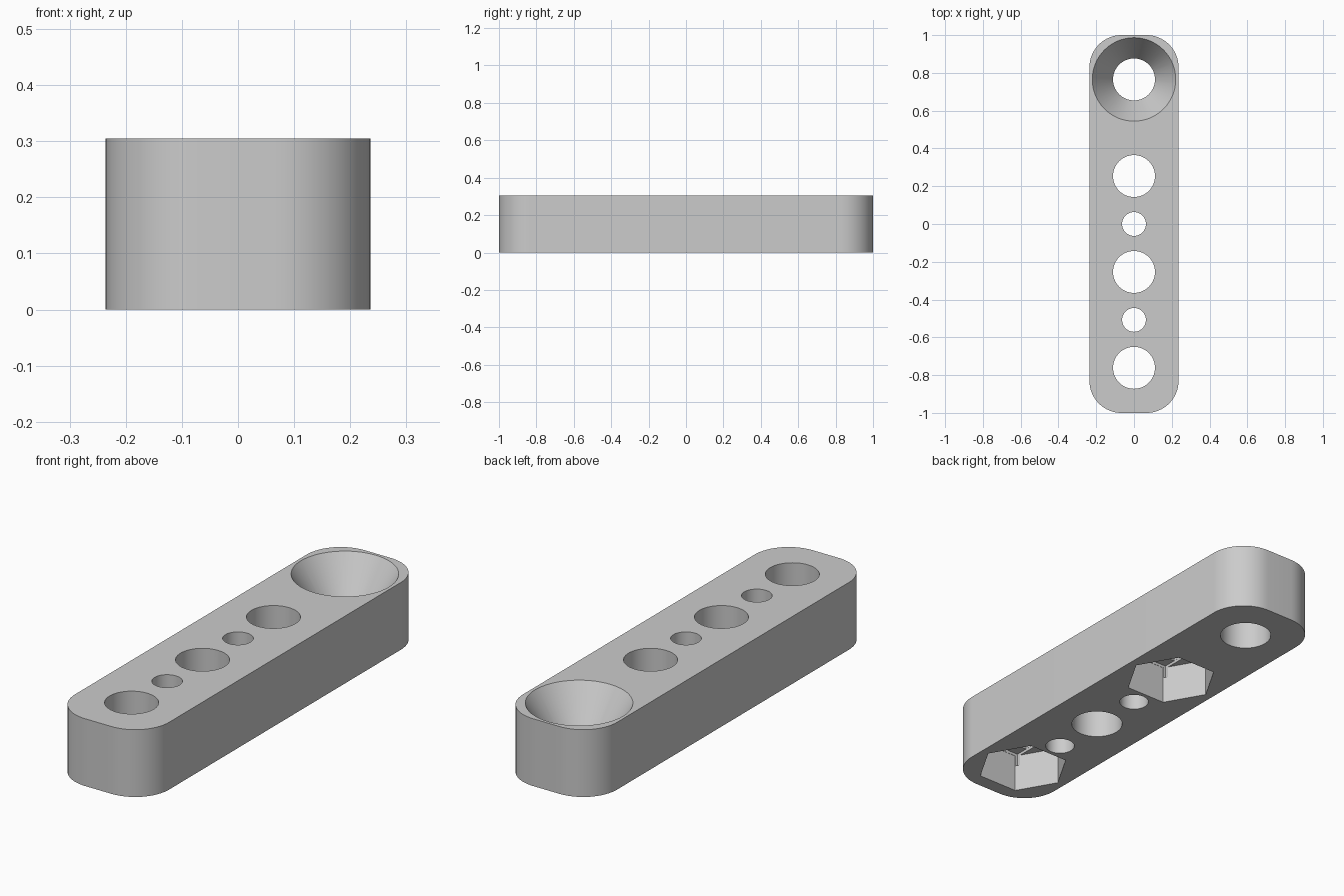
import bpy, bmesh
from math import cos, sin, pi, radians

cube = bpy.data.objects.get("Cube")
if cube:
    bpy.data.objects.remove(cube, do_unlink=True)

HALF_W, HALF_L, HEIGHT, CORNER = 0.236, 1.0, 0.305, 0.17
BIG, SMALL = 0.111, 0.063
PITCH = 0.2538
OVER = 0.05   # how far cutters stick out of the bar

grey = bpy.data.materials.new("plain_grey")
grey.use_nodes = True
colour = (0.6, 0.6, 0.6, 1)
grey.diffuse_color = colour
grey.node_tree.nodes["Principled BSDF"].inputs["Base Color"].default_value = colour


def loft(name, rings):
    """Closed solid through stacked rings of points, bottom to top."""
    bm = bmesh.new()
    loops = [[bm.verts.new(p) for p in ring] for ring in rings]
    for low, high in zip(loops, loops[1:]):
        n = len(low)
        for i in range(n):
            j = (i + 1) % n
            bm.faces.new((low[i], low[j], high[j], high[i]))
    bm.faces.new(loops[0][::-1])
    bm.faces.new(loops[-1])
    mesh = bpy.data.meshes.new(name)
    bm.to_mesh(mesh)
    bm.free()
    mesh.materials.append(grey)
    obj = bpy.data.objects.new(name, mesh)
    bpy.context.collection.objects.link(obj)
    return obj


def circle(r, y, z, sides=64):
    return [(r * cos(2 * pi * i / sides), y + r * sin(2 * pi * i / sides), z)
            for i in range(sides)]


def rectangle(hx, hy, y, z):
    return [(sx * hx, y + sy * hy, z) for sx, sy in ((-1, -1), (1, -1), (1, 1), (-1, 1))]


def rounded(z, steps=16):
    pts = []
    for k, (sx, sy) in enumerate(((1, 1), (-1, 1), (-1, -1), (1, -1))):
        for i in range(steps + 1):
            a = (k + i / steps) * pi / 2
            pts.append((sx * (HALF_W - CORNER) + CORNER * cos(a),
                        sy * (HALF_L - CORNER) + CORNER * sin(a), z))
    return pts


# Round-ended bar
bar = loft("bar", [rounded(0), rounded(HEIGHT)])
bpy.context.view_layer.objects.active = bar
bar.select_set(True)


def cut(name, rings):
    cutter = loft(name, rings)
    cutter.hide_render = True
    mod = bar.modifiers.new(name, "BOOLEAN")
    mod.operation, mod.solver, mod.object = "DIFFERENCE", "EXACT", cutter
    bpy.ops.object.modifier_apply(modifier=mod.name)
    bpy.data.objects.remove(cutter, do_unlink=True)


# Hex nut pockets, with a slot step and a square step above each
POCKET, STEP = 0.175, 0.013
for y in (PITCH, -3 * PITCH):
    cut("nut_pocket", [circle(0.2, y, -OVER, 6), circle(0.2, y, POCKET, 6)])
    cut("slot_step", [rectangle(BIG + 0.001, 0.172, y, POCKET - OVER),
                      rectangle(BIG + 0.001, 0.172, y, POCKET + STEP)])
    cut("square_step", [rectangle(BIG + 0.0005, BIG + 0.0005, y, POCKET - OVER),
                        rectangle(BIG + 0.0005, BIG + 0.0005, y, POCKET + 2 * STEP)])

# Straight through holes, alternating large and small
for k, r in ((1, BIG), (0, SMALL), (-1, BIG), (-2, SMALL), (-3, BIG)):
    cut("hole", [circle(r, k * PITCH, -OVER), circle(r, k * PITCH, HEIGHT + OVER)])

# Countersunk hole at the back end
WIDE, SINK = 0.221, 0.17
y = 3 * PITCH + 0.004
flare = WIDE + (WIDE - BIG) * OVER / SINK
cut("countersunk_hole", [circle(BIG, y, -OVER), circle(BIG, y, HEIGHT - SINK),
                         circle(flare, y, HEIGHT + OVER)])

bpy.ops.object.shade_smooth_by_angle(angle=radians(25))
